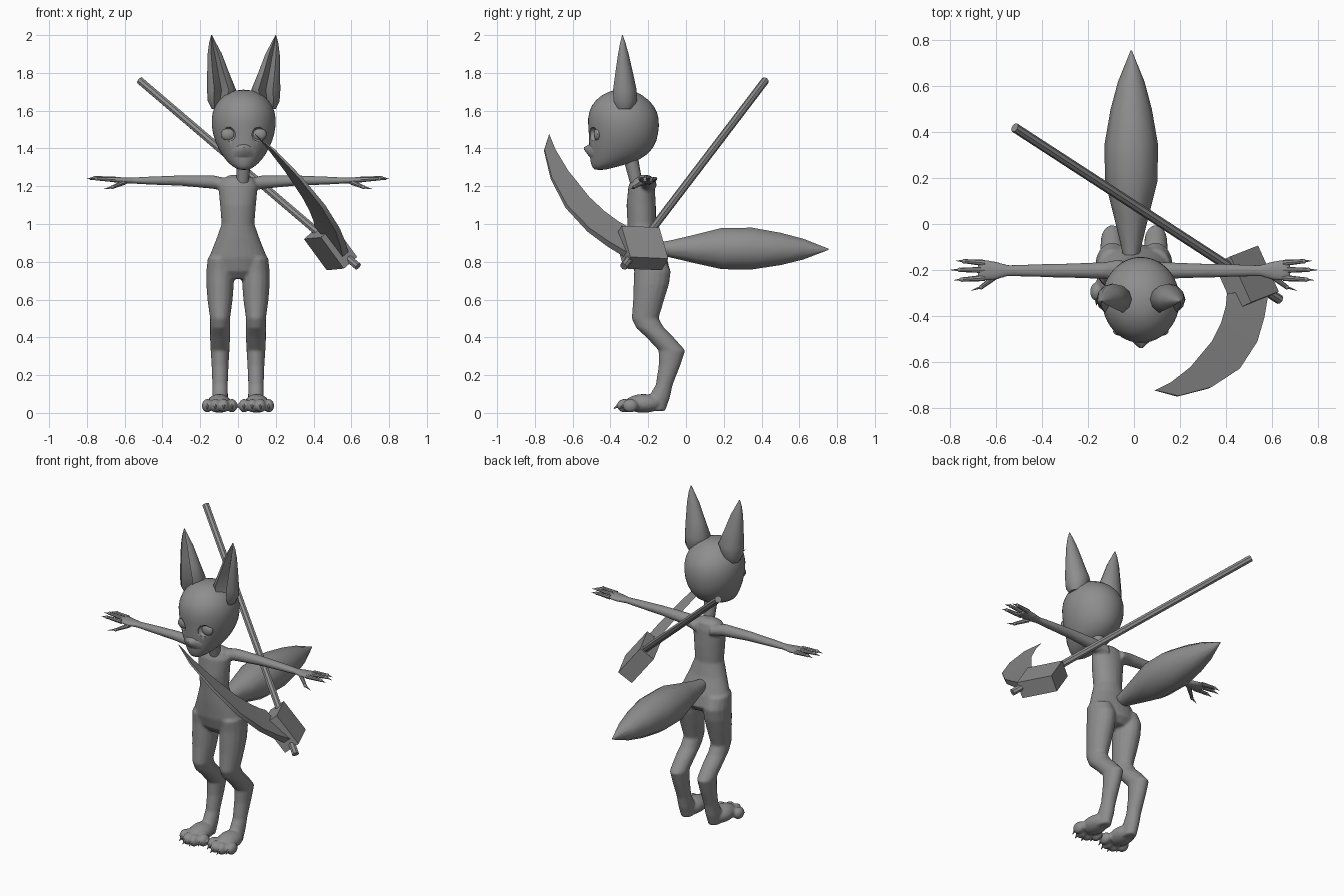
import bpy, bmesh, math
from mathutils import Vector, Matrix

if "Cube" in bpy.data.objects:
    bpy.data.objects.remove(bpy.data.objects["Cube"])

GREY = (0.27, 0.27, 0.27, 1)
mat = bpy.data.materials.new("plain grey")
mat.use_nodes = True
mat.diffuse_color = GREY
mat.node_tree.nodes["Principled BSDF"].inputs["Base Color"].default_value = GREY

PLANE = {"x": (1, 2), "y": (0, 2), "z": (0, 1)}
HEAD_X = 0.03
SIDES = (1, -1)


def loft(bm, rings, axis, n=16, dent=False):
    """Skin closed ellipses (centre, radius, radius) stacked along an axis."""
    u, v = PLANE[axis]
    loops = []
    for c, ru, rv in rings:
        loop = []
        for i in range(n):
            a = math.tau * i / n
            p = Vector(c)
            s = math.sin(a)
            p[u] += ru * math.cos(a)
            p[v] += rv * (0.1 if dent and s < -0.9 else s)
            loop.append(bm.verts.new(p))
        loops.append(loop)
    for a, b in zip(loops, loops[1:]):
        for i in range(n):
            j = (i + 1) % n
            bm.faces.new((a[i], a[j], b[j], b[i]))
    bm.faces.new(loops[0][::-1])
    bm.faces.new(loops[-1])


def stack(rows, x=0.0):
    """Turn rows of (z, front y, back y, half width) into horizontal rings."""
    return [((x, (f + b) / 2, z), w, (b - f) / 2) for z, f, b, w in rows]


def rod(bm, p, q, r1, r2, n=8):
    p, q = Vector(p), Vector(q)
    d = q - p
    m = Matrix.Translation((p + q) / 2) @ d.to_track_quat("Z", "Y").to_matrix().to_4x4()
    bmesh.ops.create_cone(bm, cap_ends=True, segments=n, radius1=r1, radius2=r2,
                          depth=d.length, matrix=m)


def ball(bm, c, r):
    m = Matrix.Translation(c) @ Matrix.Diagonal((*r, 1))
    bmesh.ops.create_uvsphere(bm, u_segments=16, v_segments=10, radius=1, matrix=m)


def finish(name, bm, angle=40):
    bmesh.ops.recalc_face_normals(bm, faces=bm.faces)
    mesh = bpy.data.meshes.new(name)
    bm.to_mesh(mesh)
    bm.free()
    mesh.materials.append(mat)
    ob = bpy.data.objects.new(name, mesh)
    bpy.context.collection.objects.link(ob)
    bpy.ops.object.select_all(action="DESELECT")
    ob.select_set(True)
    bpy.context.view_layer.objects.active = ob
    if angle:
        bpy.ops.object.shade_smooth_by_angle(angle=math.radians(angle))
    return ob


# Body: torso, legs, paws and arms fused into one skin
bm = bmesh.new()
loft(bm, stack([(.71, -.24, -.12, .10), (.75, -.275, -.085, .15), (.82, -.295, -.10, .155),
                (.92, -.305, -.14, .115), (1.0, -.31, -.16, .087), (1.1, -.315, -.16, .095),
                (1.2, -.305, -.165, .105), (1.24, -.285, -.175, .085),
                (1.26, -.25, -.20, .04)]), "z", 24)
leg = [(.82, -.28, -.11, .065), (.75, -.275, -.08, .073), (.68, -.278, -.09, .073),
       (.6, -.28, -.115, .067), (.5, -.288, -.145, .053), (.45, -.265, -.115, .053),
       (.4, -.21, -.065, .054), (.33, -.145, -.003, .05), (.25, -.145, -.03, .045),
       (.15, -.16, -.07, .041), (.08, -.2, -.085, .042), (.01, -.2, -.11, .035)]
arm = [(.05, .05, .035, 1.205), (.13, .037, .036, 1.222), (.3, .031, .028, 1.23),
       (.48, .027, .021, 1.23), (.55, .025, .017, 1.23), (.61, .043, .017, 1.23),
       (.65, .046, .015, 1.235), (.68, .038, .012, 1.235)]
TOES = [(.032, -.295), (.075, -.325), (.12, -.325), (.163, -.295)]
for s in SIDES:
    loft(bm, stack(leg, s * .095), "z")
    loft(bm, [((s * x, -.203, z), w, h) for x, w, h, z in arm], "x")
    ball(bm, (s * .1, -.225, .05), (.065, .1, .05))
    for x, y in TOES:
        ball(bm, (s * x, y, .038), (.029, .042, .036))
body = finish("body", bm)
remesh = body.modifiers.new("fuse", "REMESH")
remesh.mode = "VOXEL"
remesh.voxel_size = 0.008
remesh.use_smooth_shade = True
smooth = body.modifiers.new("soften", "SMOOTH")
smooth.iterations = 4

# Toe claws
bm = bmesh.new()
for s in SIDES:
    for x, y in TOES:
        rod(bm, (s * x, y - .025, .045), (s * x, y - .06, .02), .012, .001, 6)
finish("toe_claws", bm)

# Fingers and thumbs, each with a claw
bm = bmesh.new()
FINGERS = [((.65, -.17, 1.235), (.74, -.162, 1.24), (.775, -.16, 1.235)),
           ((.65, -.2, 1.237), (.76, -.2, 1.245), (.8, -.2, 1.238)),
           ((.65, -.235, 1.235), (.75, -.242, 1.24), (.785, -.245, 1.235)),
           ((.6, -.225, 1.222), (.665, -.275, 1.195), (.71, -.29, 1.185))]
for s in SIDES:
    for pts in FINGERS:
        a, b, c = [(s * x, y, z) for x, y, z in pts]
        rod(bm, a, b, .014, .009)
        ball(bm, b, (.01, .01, .01))
        rod(bm, b, c, .007, .001, 6)
finish("fingers", bm)

# Neck
bm = bmesh.new()
rod(bm, (HEAD_X - .005, -.265, 1.225), (HEAD_X, -.295, 1.36), .033, .04, 12)
finish("neck", bm)

# Head with carved eye sockets
bm = bmesh.new()
loft(bm, stack([(1.285, -.485, -.43, .025), (1.305, -.5, -.36, .06), (1.335, -.508, -.24, .095),
                (1.40, -.515, -.165, .138), (1.48, -.515, -.143, .168), (1.56, -.525, -.138, .175),
                (1.63, -.505, -.165, .157), (1.685, -.45, -.23, .105),
                (1.712, -.38, -.29, .045)], HEAD_X), "z", 24)
head = finish("head", bm)
head.modifiers.new("round", "SUBSURF").levels = 1
bpy.ops.object.modifier_apply(modifier="round")
bm = bmesh.new()
for s in SIDES:
    ball(bm, (HEAD_X + s * .085, -.495, 1.475), (.046, .028, .038))
cutter = finish("socket_cutter", bm)
cutter.hide_render = True
cut = head.modifiers.new("sockets", "BOOLEAN")
cut.object = cutter
cut.operation = "DIFFERENCE"
bpy.context.view_layer.objects.active = head
bpy.ops.object.modifier_apply(modifier="sockets")
bpy.data.objects.remove(cutter)

# Eyes
bm = bmesh.new()
for s in SIDES:
    ball(bm, (HEAD_X + s * .083, -.468, 1.475), (.038, .02, .034))
finish("eyes", bm)

# Pointed muzzle
bm = bmesh.new()
loft(bm, [((HEAD_X, -.49, 1.385), .065, .055), ((HEAD_X, -.515, 1.39), .035, .03),
          ((HEAD_X, -.54, 1.4), .008, .006)], "y", 12)
finish("muzzle", bm, 60)

# Ears, hollow at the front
for s, name in zip(SIDES, ("ear_left", "ear_right")):
    bm = bmesh.new()
    rows = [(1.61, .135, .035, .04), (1.65, .125, .065, .066), (1.71, .117, .077, .067),
            (1.8, .135, .058, .05), (1.9, .153, .038, .03), (1.96, .165, .018, .015),
            (2.0, .17, .002, .002)]
    loft(bm, [((HEAD_X + s * x, -.325 - (z - 1.61) * .03, z), rx, ry)
              for z, x, rx, ry in rows], "z", 12, dent=True)
    finish(name, bm)

# Tail
bm = bmesh.new()
tail = [(-.14, .035, .87), (-.08, .048, .868), (.05, .08, .868), (.19, .115, .87),
        (.35, .116, .87), (.5, .09, .868), (.62, .058, .867), (.755, .003, .866)]
loft(bm, [((-.012, y, z), r, r) for y, r, z in tail], "y", 10)
finish("tail", bm)

# Scythe shaft
bm = bmesh.new()
rod(bm, (-.52, .42, 1.76), (.635, -.33, .775), .021, .021, 8)
finish("scythe_shaft", bm)

# Scythe block and blade share one tilted frame
along = Vector((.41, -.91, .04)).normalized()
across = Vector((.59, .2, -.79))
across = (across - across.dot(along) * along).normalized()
normal = along.cross(across)
frame = Matrix((along, across, normal)).transposed().to_4x4()
frame.translation = (.49, -.235, .873)

bm = bmesh.new()
bmesh.ops.create_cube(bm, size=1, matrix=frame @ Matrix.Diagonal((.22, .21, .1, 1)))
finish("scythe_block", bm, 0)

# Curved blade: thick spine tapering to a sharp inner edge
spine = [(.09, .07), (.19, -.02), (.276, -.118), (.357, -.284), (.386, -.49), (.368, -.695),
         (.306, -.814)]
edge = [(.03, -.15), (.08, -.19), (.14, -.26), (.2, -.36), (.27, -.55), (.3, -.7), (.306, -.814)]
bm = bmesh.new()
rows = []
for i, (o, e) in enumerate(zip(spine, edge)):
    t = .022 * (1 - i / 6.5)
    pts = [(*o, .1 * o[1] + t), (*o, .1 * o[1] - t), (*e, .1 * e[1])]
    rows.append([bm.verts.new(frame @ Vector(p)) for p in pts])
for a, b in zip(rows, rows[1:]):
    for i in range(3):
        j = (i + 1) % 3
        bm.faces.new((a[i], a[j], b[j], b[i]))
bm.faces.new(rows[0])
bm.faces.new(rows[-1])
finish("scythe_blade", bm, 30)
